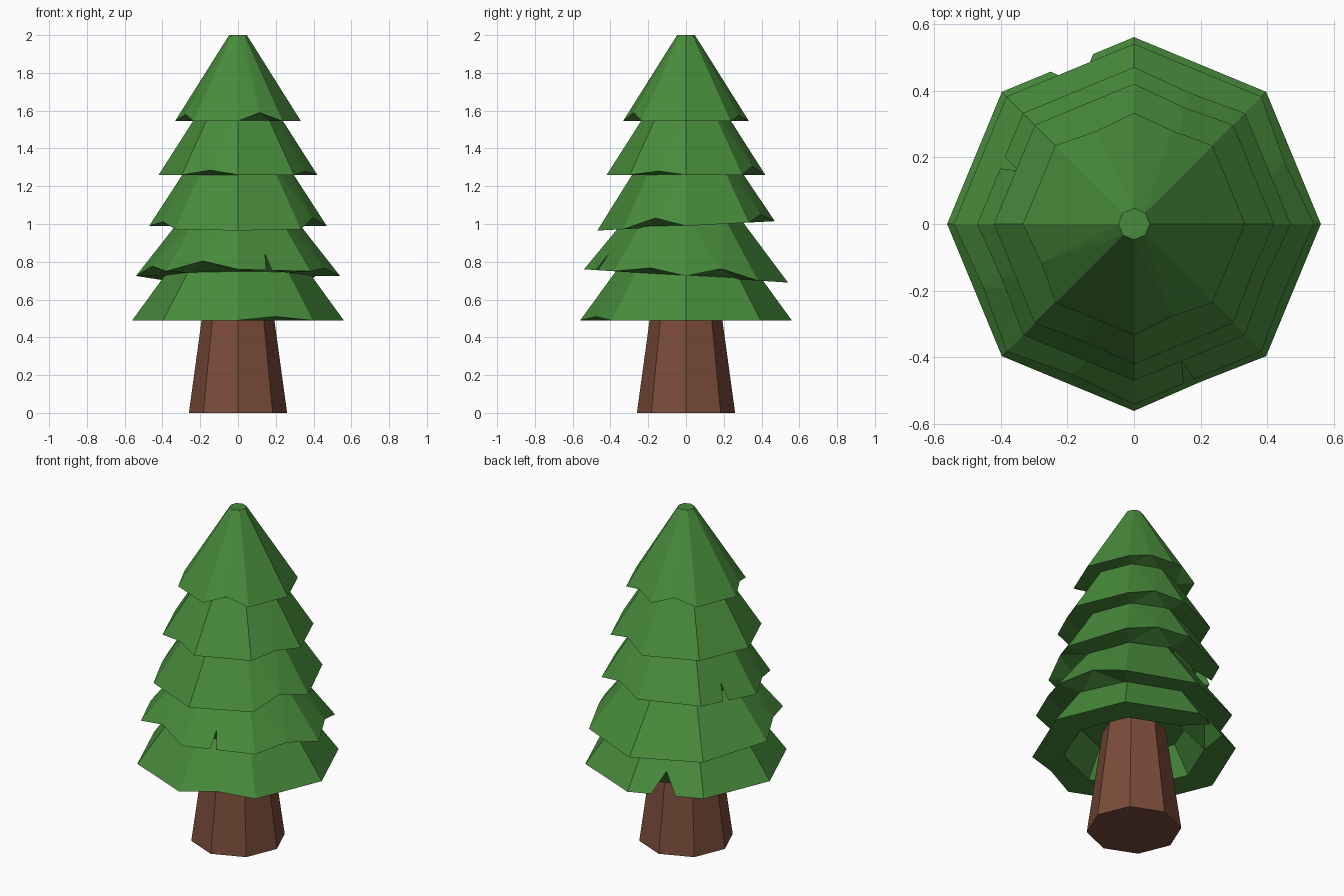
import bpy, bmesh, math

cube = bpy.data.objects.get("Cube")
if cube:
    bpy.data.objects.remove(cube, do_unlink=True)

SIDES = 8
STEP = 2 * math.pi / SIDES


def material(name, color):
    mat = bpy.data.materials.new(name)
    mat.use_nodes = True
    mat.diffuse_color = (*color, 1)
    bsdf = mat.node_tree.nodes["Principled BSDF"]
    bsdf.inputs["Base Color"].default_value = (*color, 1)
    bsdf.inputs["Roughness"].default_value = 0.9
    return mat


GREEN = material("pine green", (0.065, 0.26, 0.045))
BROWN = material("bark brown", (0.195, 0.072, 0.042))


def finish(name, bm, mat):
    bmesh.ops.recalc_face_normals(bm, faces=bm.faces[:])
    mesh = bpy.data.meshes.new(name)
    bm.to_mesh(mesh)
    bm.free()
    mesh.materials.append(mat)
    obj = bpy.data.objects.new(name, mesh)
    bpy.context.collection.objects.link(obj)


def ring(bm, radius, z):
    return [bm.verts.new((radius * math.cos(k * STEP), radius * math.sin(k * STEP), z))
            for k in range(SIDES)]


def bridge(bm, low, high):
    for k in range(SIDES):
        n = (k + 1) % SIDES
        bm.faces.new((low[k], low[n], high[n], high[k]))


def skirt(bm, edge, t0, t1):
    """Join the rim points of one side to two ring corners."""
    if len(edge) == 2:
        bm.faces.new((t0, edge[0], edge[1], t1))
        return
    mid = len(edge) // 2
    for i in range(mid):
        bm.faces.new((t0, edge[i], edge[i + 1]))
    bm.faces.new((t0, edge[mid], t1))
    for i in range(mid, len(edge) - 1):
        bm.faces.new((t1, edge[i], edge[i + 1]))


def tier(name, z, radius, top_z, top_radius, tilt=0, dents={}, slits={}):
    """Hollow cone tier. dents: side -> lift; slits: side -> (centre, half width, lift)."""
    bm = bmesh.new()
    slope = (radius - top_radius) / (top_z - z)
    top, rim = ring(bm, top_radius, top_z), ring(bm, radius, z)
    inner = ring(bm, radius * 0.69, z)
    ceiling = ring(bm, radius * 0.52, z + 0.16)
    for k in range(SIDES):
        n = (k + 1) % SIDES
        a, b = rim[k], rim[n]

        def point(t, lift, shrink):
            p = a.co.lerp(b.co, t)
            p *= 1 - shrink * slope * lift / radius
            p.z = z + lift
            return bm.verts.new(p)

        edge = [a, b]
        if k in slits:
            t, half, lift = slits[k]
            edge[1:1] = [point(t - half, 0, 0), point(t, lift, 1), point(t + half, 0, 0)]
        elif k in dents:
            edge[1:1] = [point(0.5, dents[k], 0.3)]
        skirt(bm, edge, top[k], top[n])
        skirt(bm, edge, inner[k], inner[n])
    bridge(bm, inner, ceiling)
    bm.faces.new(ceiling)
    bm.faces.new(top)
    for v in bm.verts:
        v.co.z += tilt * v.co.y
    finish(name, bm, GREEN)


# Tapered trunk
bm = bmesh.new()
base, crown = ring(bm, 0.26, 0), ring(bm, 0.175, 0.62)
bridge(bm, base, crown)
bm.faces.new(base)
bm.faces.new(crown)
finish("trunk", bm, BROWN)

# Branch tiers, from the lowest to the tip
tier("lowest_tier", 0.49, 0.56, 0.80, 0.335,
     dents={6: 0.02}, slits={2: (0.47, 0.16, 0.11)})
tier("lower_tier", 0.725, 0.54, 1.05, 0.285, tilt=-0.065,
     dents={0: 0.05, 4: 0.04, 5: 0.05, 7: 0.03}, slits={6: (0.43, 0.04, 0.09)})
tier("middle_tier", 0.99, 0.47, 1.33, 0.25, tilt=0.053,
     dents={1: 0.04, 4: 0.03, 7: 0.05}, slits={3: (0.45, 0.05, 0.09)})
tier("upper_tier", 1.26, 0.42, 1.62, 0.19,
     dents={1: 0.045, 5: 0.025, 7: 0.02})
tier("top_tier", 1.545, 0.333, 2.0, 0.047,
     dents={1: 0.03, 2: 0.04, 4: 0.035, 6: 0.045})
